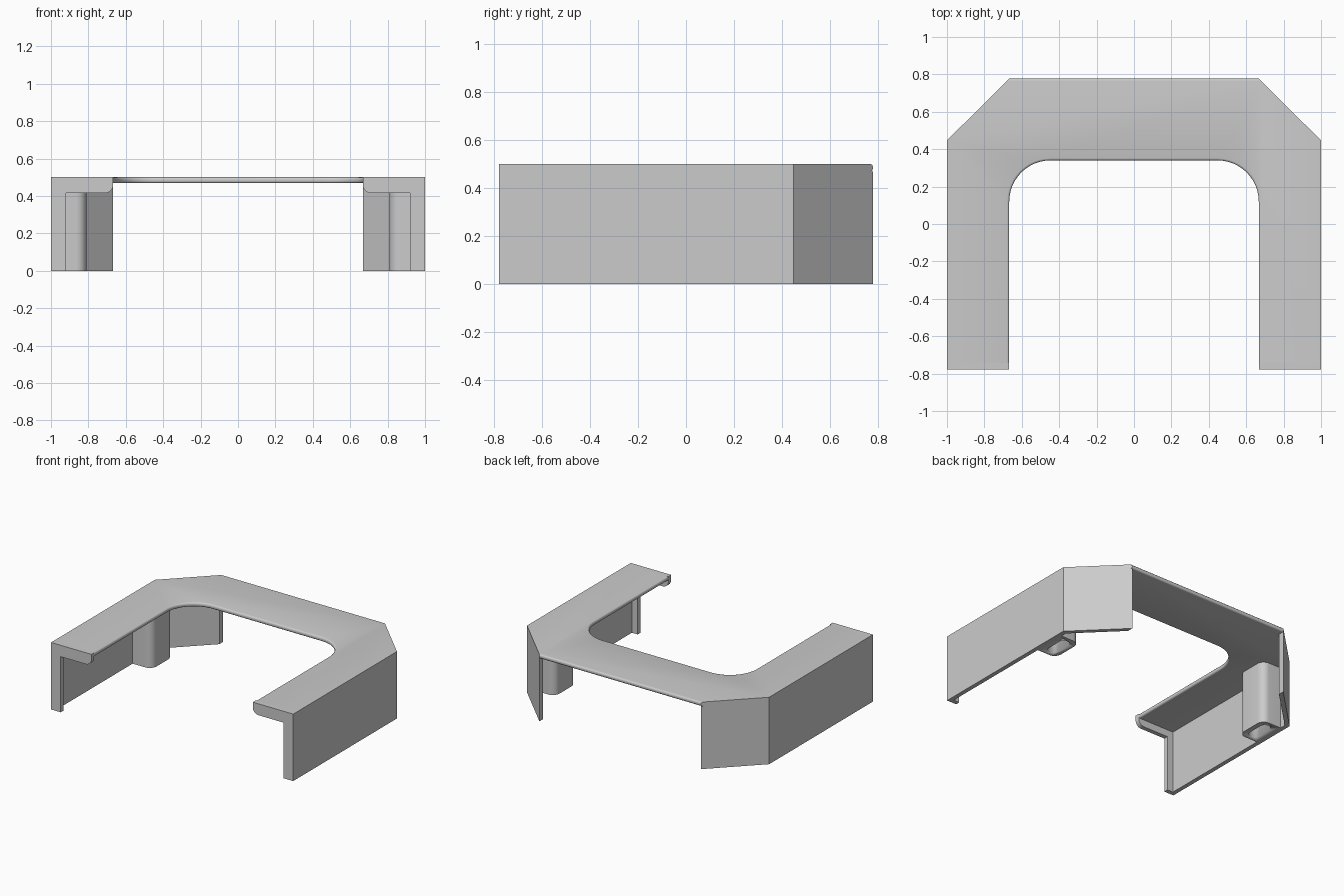
import bpy, bmesh, math

if "Cube" in bpy.data.objects:
    bpy.data.objects.remove(bpy.data.objects["Cube"])

T = 0.032                      # shell thickness
H = 0.5                        # overall height
W, D = 1.0, 0.777              # half width, half depth
IX, IY, R = 0.667, 0.34, 0.22  # opening half width, back edge, corner radius
CY = 0.447                     # where the chamfered corner starts
LIP = 0.033                    # depth of the front end flange

grey = bpy.data.materials.new("light_grey")
grey.diffuse_color = (0.6, 0.6, 0.6, 1)
grey.use_nodes = True
grey.node_tree.nodes["Principled BSDF"].inputs["Base Color"].default_value = grey.diffuse_color


def arc(cx, cy, r, a0, a1, n=12):
    """Points on an arc, angles in degrees."""
    return [(cx + r * math.cos(math.radians(a0 + (a1 - a0) * i / n)),
             cy + r * math.sin(math.radians(a0 + (a1 - a0) * i / n)))
            for i in range(n + 1)]


def prism(name, pts, lo, hi, axis="z", bevel_rule=None):
    """Extrude an outline along z (x, y points) or y (x, z points)."""
    bm = bmesh.new()

    def place(p, d):
        return (p[0], p[1], d) if axis == "z" else (p[0], d, p[1])
    a = [bm.verts.new(place(p, lo)) for p in pts]
    b = [bm.verts.new(place(p, hi)) for p in pts]
    bm.faces.new(a)
    bm.faces.new(b)
    n = len(pts)
    for i in range(n):
        j = (i + 1) % n
        bm.faces.new((a[i], a[j], b[j], b[i]))
    bmesh.ops.recalc_face_normals(bm, faces=bm.faces)
    if bevel_rule:
        edges = [e for e in bm.edges if bevel_rule(e)]
        bmesh.ops.bevel(bm, geom=edges, offset=0.012, segments=3,
                        profile=0.5, affect='EDGES')
    me = bpy.data.meshes.new(name)
    bm.to_mesh(me)
    bm.free()
    ob = bpy.data.objects.new(name, me)
    bpy.context.collection.objects.link(ob)
    me.materials.append(grey)
    bpy.ops.object.select_all(action='DESELECT')
    ob.select_set(True)
    bpy.context.view_layer.objects.active = ob
    bpy.ops.object.shade_smooth_by_angle(angle=math.radians(35))
    return ob


# Top plate: U outline with chamfered back corners and a rounded opening
y0 = -D + LIP
outline = ([(IX, y0), (W, y0), (W, CY), (IX, D), (-IX, D), (-W, CY),
            (-W, y0), (-IX, y0)]
           + arc(-IX + R, IY - R, R, 180, 90)
           + arc(IX - R, IY - R, R, 90, 0))


def rounded_rim(e):
    """Horizontal edges around the opening and along the back."""
    p, q = (v.co for v in e.verts)
    if abs(p.z - q.z) > 1e-4:
        return False
    m = (p + q) / 2
    opening = abs(m.x) < IX + 1e-3 and m.y < IY + 1e-3
    back = abs(p.y - D) < 1e-3 and abs(q.y - D) < 1e-3
    return opening or back


prism("top_plate", outline, H - T, H, bevel_rule=rounded_rim)

for s, side in ((1, "right"), (-1, "left")):
    def flip(pts):
        return [(s * x, y) for x, y in pts]

    # Side wall running into the chamfered corner wall
    k = T * math.tan(math.radians(22.5))
    wall = [(W, y0), (W, CY), (IX, D), (IX, D - T * math.sqrt(2)),
            (W - T, CY - k), (W - T, y0)]
    prism(side + "_wall", flip(wall), 0, H - T)

    # Flange closing the front end, with a rounded inner lip
    flange = ([(W, 0), (W, H), (IX, H)]
              + arc(IX + 0.045, 0.46, 0.045, 180, 270, 8)
              + [(0.92, 0.415), (0.92, 0)])
    prism(side + "_front_flange", flip(flange), -D, y0, axis="y")

    # Boss on the inside of the wall, with a slot open at the bottom
    a, b, xi, r = 0.14, 0.39, 0.81, 0.055
    boss = ([(W - T, a)] + arc(xi + r, a + r, r, 270, 180, 8)
            + arc(xi + r, b - r, r, 180, 90, 8) + [(W - T, b)])
    ob = prism(side + "_boss", flip(boss), 0, H - T)
    cx, cy, sr, half = 0.888, 0.265, 0.04, 0.055
    slot = arc(cx, cy + half, sr, 0, 180) + arc(cx, cy - half, sr, 180, 360)
    cutter = prism(side + "_slot_cutter", flip(slot), -0.1, 0.44)
    cutter.hide_render = True
    cutter.hide_set(True)
    cut = ob.modifiers.new("slot", 'BOOLEAN')
    cut.operation = 'DIFFERENCE'
    cut.solver = 'EXACT'
    cut.object = cutter
